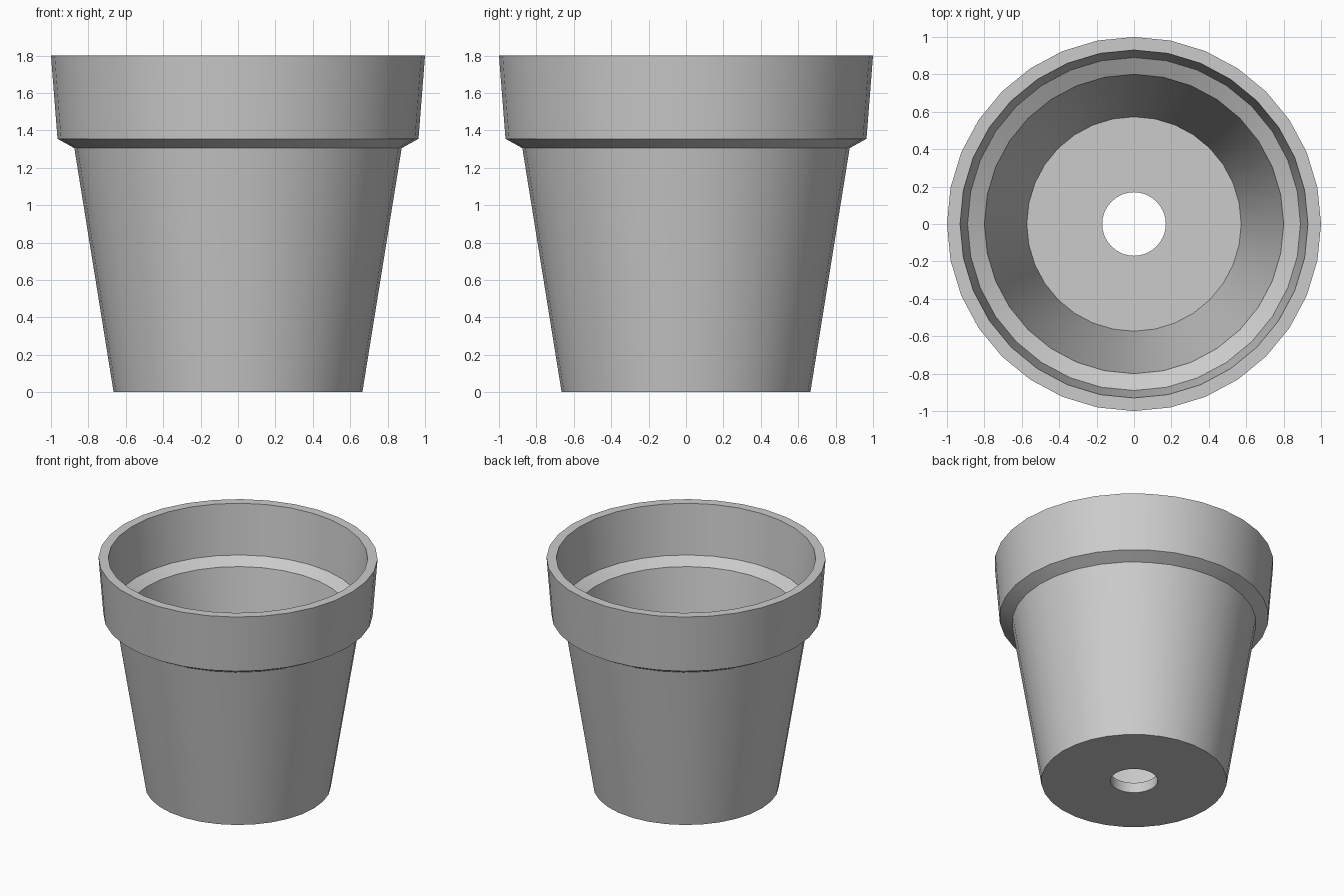
import bpy, bmesh, math

if "Cube" in bpy.data.objects:
    bpy.data.objects.remove(bpy.data.objects["Cube"])

SIDES = 32

# Closed wall section (radius, height): outside, rim, inside, drain hole
profile = [
    (0.17, 0.00), (0.665, 0.00),            # underside
    (0.875, 1.305),                         # tapered outer wall
    (0.965, 1.355), (1.00, 1.80),           # flared collar
    (0.93, 1.80), (0.89, 1.41),             # lip and inside of collar
    (0.80, 1.36), (0.573, 0.08),            # inner ledge and wall
    (0.17, 0.08),                           # floor up to the drain hole
]

# Lathe the section around z
bm = bmesh.new()
verts = [bm.verts.new((r, 0, z)) for r, z in profile]
edges = [bm.edges.new((v, verts[(i + 1) % len(verts)])) for i, v in enumerate(verts)]
bmesh.ops.spin(bm, geom=verts + edges, cent=(0, 0, 0), axis=(0, 0, 1),
               angle=math.tau, steps=SIDES, use_duplicate=False)
bmesh.ops.remove_doubles(bm, verts=bm.verts, dist=1e-4)
bmesh.ops.recalc_face_normals(bm, faces=bm.faces)

mesh = bpy.data.meshes.new("flower_pot")
bm.to_mesh(mesh)
bm.free()
pot = bpy.data.objects.new("flower_pot", mesh)
bpy.context.collection.objects.link(pot)

# Smooth around the wall, sharp at the section corners
bpy.context.view_layer.objects.active = pot
pot.select_set(True)
bpy.ops.object.shade_smooth_by_angle(angle=math.radians(20))
